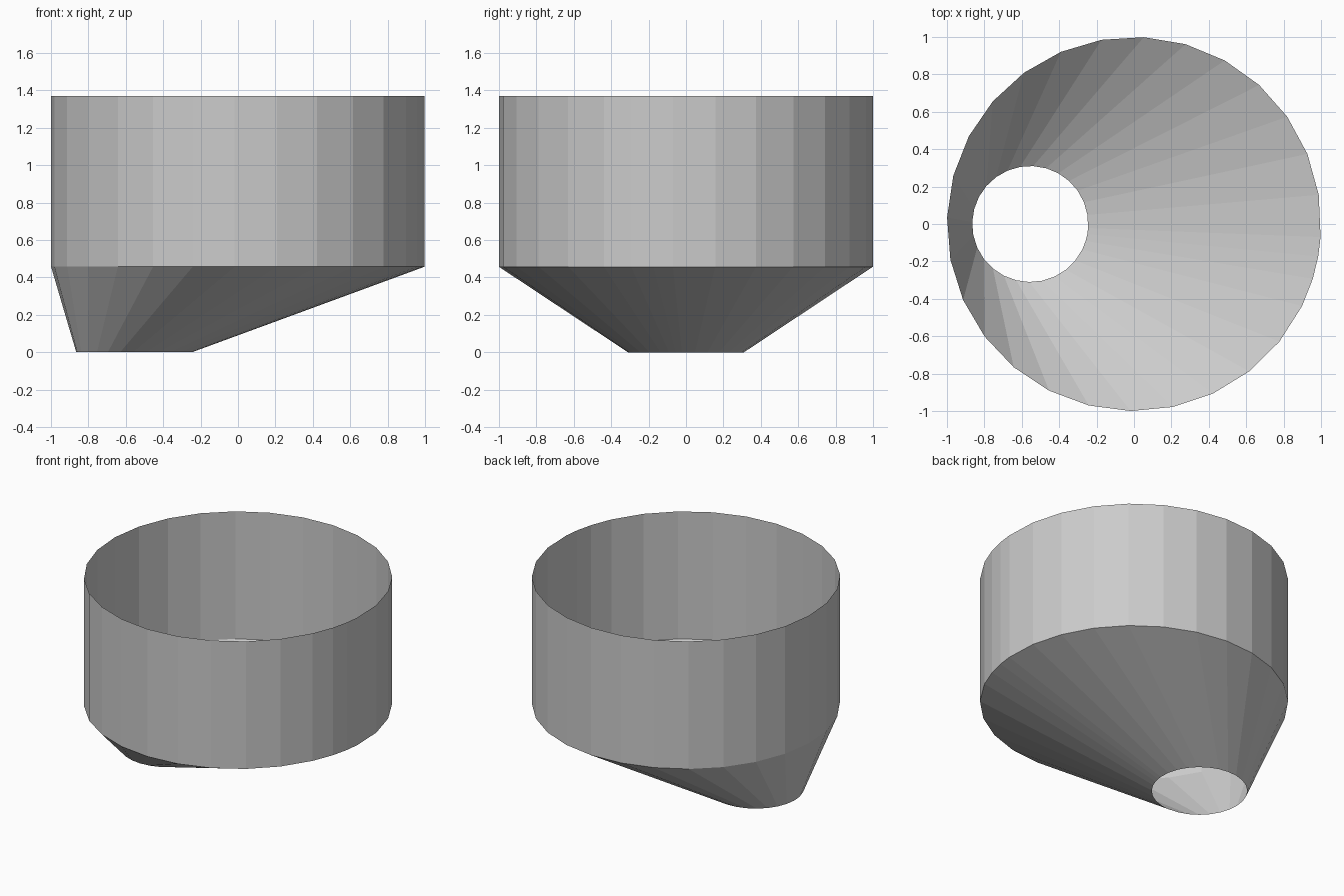
import bpy, bmesh
from math import radians, cos, sin

if "Cube" in bpy.data.objects:
    bpy.data.objects.remove(bpy.data.objects["Cube"])

# Rolled sheet: 13 degree facets, with narrower ones near the seam
ANGLES = [radians(-4 + 13 * k) for k in range(27)] + [radians(343), radians(350)]


def sheet(name, lower, upper):
    """Open facetted wall between two rings given as (centre_x, radius, z)."""
    bm = bmesh.new()
    rings = [[bm.verts.new((cx + r * cos(a), r * sin(a), z)) for a in ANGLES]
             for cx, r, z in (lower, upper)]
    n = len(ANGLES)
    for i in range(n):
        j = (i + 1) % n
        bm.faces.new((rings[0][i], rings[0][j], rings[1][j], rings[1][i]))
    mesh = bpy.data.meshes.new(name)
    bm.to_mesh(mesh)
    bm.free()
    obj = bpy.data.objects.new(name, mesh)
    bpy.context.collection.objects.link(obj)
    return obj


# Straight upper wall
sheet("hopper_wall", (0, 1.0, 0.457), (0, 1.0, 1.37))
# Off-centre cone narrowing to the outlet
sheet("hopper_cone", (-0.555, 0.31, 0), (0, 1.0, 0.457))
